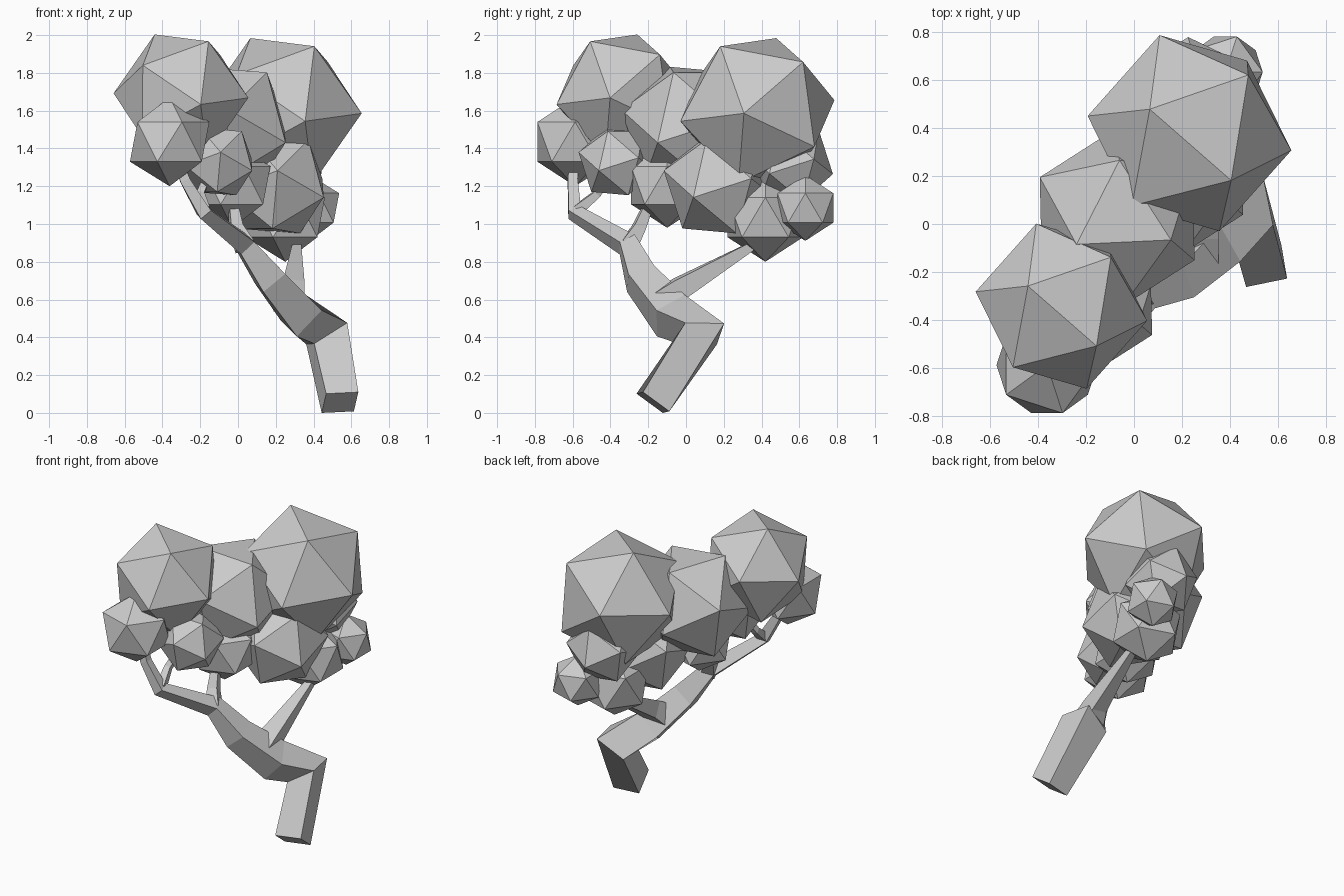
import bpy, bmesh
from mathutils import Vector, Matrix

if "Cube" in bpy.data.objects:
    bpy.data.objects.remove(bpy.data.objects["Cube"])


def finish(bm, name):
    bmesh.ops.recalc_face_normals(bm, faces=bm.faces)
    me = bpy.data.meshes.new(name)
    bm.to_mesh(me)
    bm.free()
    ob = bpy.data.objects.new(name, me)
    bpy.context.collection.objects.link(ob)
    return ob


def frame(p, q):
    # orthonormal basis whose first axis is p and second leans to q
    p = Vector(p).normalized()
    q = Vector(q)
    q = (q - p * q.dot(p)).normalized()
    return Matrix((p, q, p.cross(q))).transposed()


# two neighbouring corners of the plain icosahedron
REST = frame((0, 0, -1), (0.7236, -0.5257, -0.4472))


def orient(p, q):
    return (frame(p, q) @ REST.transposed()).to_4x4()


PLAIN = Matrix.Identity(4)
TURNED = orient((0.29, -0.95, -0.13), (0.40, -0.45, 0.79))
TILTED = orient((0.84, -0.45, -0.22), (0.57, -0.22, 0.79))


def leaf_ball(name, centre, r, rot):
    bm = bmesh.new()
    bmesh.ops.create_icosphere(bm, subdivisions=1, radius=r,
                               matrix=Matrix.Translation(centre) @ rot)
    finish(bm, name)


def branch(name, nodes, side=(1, 0.17, 0)):
    # square section swept along (x, y, z, half width) nodes
    bm = bmesh.new()
    pts = [Vector(n[:3]) for n in nodes]
    u = Vector(side)
    rings = []
    for i, n in enumerate(nodes):
        t = Vector()
        if i > 0:
            t += (pts[i] - pts[i - 1]).normalized()
        if i < len(pts) - 1:
            t += (pts[i + 1] - pts[i]).normalized()
        t.normalize()
        u = (u - t * u.dot(t)).normalized()
        v = t.cross(u)
        rings.append([bm.verts.new(pts[i] + (u * a + v * b) * n[3])
                      for a, b in ((1, 1), (-1, 1), (-1, -1), (1, -1))])
    for r0, r1 in zip(rings, rings[1:]):
        for k in range(4):
            j = (k + 1) % 4
            bm.faces.new((r0[k], r0[j], r1[j], r1[k]))
    bm.faces.new(rings[0][::-1])
    bm.faces.new(rings[-1])
    finish(bm, name)


# trunk and the limb that continues it
branch("trunk", [
    (0.54, -0.175, 0.055, 0.087),
    (0.47, 0.08, 0.42, 0.105),
    (0.335, -0.08, 0.515, 0.095),
    (0.17, -0.24, 0.71, 0.075),
    (0.035, -0.31, 0.89, 0.048),
    (-0.18, -0.59, 1.06, 0.035),
    (-0.28, -0.60, 1.23, 0.026),
    (-0.34, -0.59, 1.40, 0.022)])

# side branches
branch("back_branch", [
    (0.27, -0.13, 0.58, 0.075),
    (0.29, -0.03, 0.66, 0.056),
    (0.31, 0.36, 0.89, 0.022),
    (0.28, 0.42, 1.0, 0.02)])
branch("middle_branch", [
    (0.035, -0.31, 0.88, 0.045),
    (-0.01, -0.25, 0.98, 0.032),
    (-0.03, -0.19, 1.12, 0.022)])
branch("front_twig", [
    (-0.18, -0.58, 1.07, 0.028),
    (-0.2, -0.47, 1.16, 0.02),
    (-0.16, -0.41, 1.26, 0.018)])

# leaf clusters
for name, centre, r, rot in [
    ("crown_back", (0.231, 0.378, 1.60), 0.43, TURNED),
    ("crown_front", (-0.302, -0.342, 1.68), 0.362, TURNED),
    ("crown_middle", (-0.07, 0.022, 1.515), 0.375, TILTED),
    ("leaves_lower", (0.19, 0.18, 1.21), 0.307, TILTED),
    ("leaves_front", (-0.105, -0.365, 1.33), 0.21, TILTED),
    ("leaves_rear", (0.24, 0.55, 1.32), 0.235, TILTED),
    ("leaves_tip", (-0.362, -0.587, 1.435), 0.235, PLAIN),
    ("leaves_centre", (-0.03, -0.10, 1.205), 0.225, PLAIN),
    ("leaves_under", (0.25, 0.42, 1.035), 0.235, PLAIN),
    ("leaves_back", (0.38, 0.632, 1.085), 0.174, PLAIN),
]:
    leaf_ball(name, centre, r, rot)
